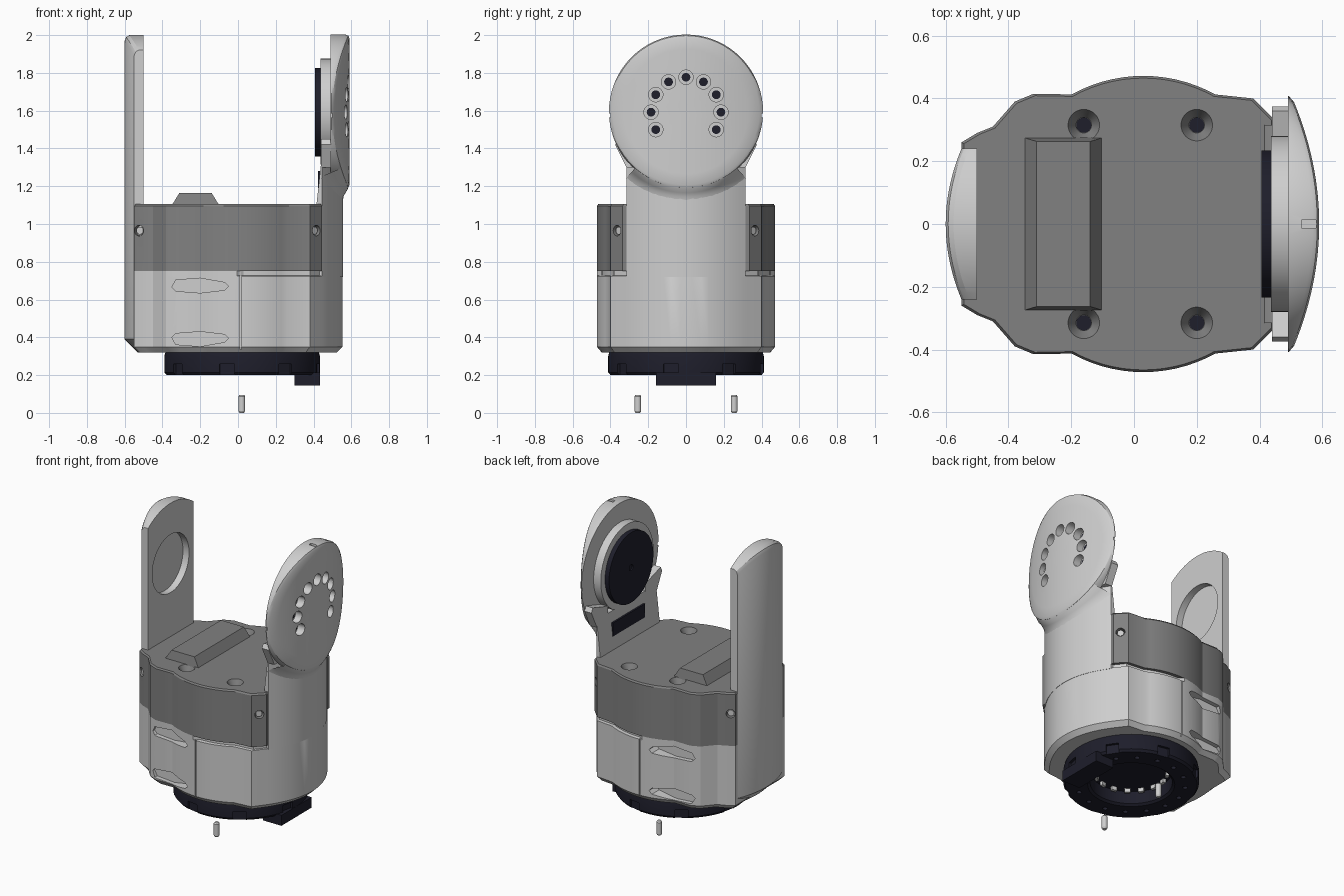
import bpy, bmesh, math
from mathutils import Vector, Matrix

if "Cube" in bpy.data.objects:
    bpy.data.objects.remove(bpy.data.objects["Cube"])

made = []


def material(name, r, g, b):
    m = bpy.data.materials.new(name)
    m.use_nodes = True
    m.diffuse_color = (r, g, b, 1)
    m.node_tree.nodes["Principled BSDF"].inputs["Base Color"].default_value = (r, g, b, 1)
    return m


LIGHT = material("light grey", .62, .62, .62)
GREY = material("mid grey", .22, .22, .22)
DARK = material("dark navy", .013, .013, .024)


def finish(bm, name, mat):
    bmesh.ops.recalc_face_normals(bm, faces=bm.faces)
    mesh = bpy.data.meshes.new(name)
    bm.to_mesh(mesh)
    bm.free()
    mesh.materials.append(mat)
    obj = bpy.data.objects.new(name, mesh)
    bpy.context.collection.objects.link(obj)
    made.append(obj)
    return obj


def cyl(bm, p0, p1, r0, r1=None, n=32):
    p0, p1 = Vector(p0), Vector(p1)
    d = p1 - p0
    mat = Matrix.Translation((p0 + p1) / 2) @ d.to_track_quat('Z', 'Y').to_matrix().to_4x4()
    bmesh.ops.create_cone(bm, cap_ends=True, segments=n, radius1=r0,
                          radius2=r0 if r1 is None else r1, depth=d.length, matrix=mat)


def box(bm, center, size, turn=0):
    mat = Matrix.Translation(center) @ Matrix.Rotation(turn, 4, 'Z') @ Matrix.Diagonal((*size, 1))
    bmesh.ops.create_cube(bm, size=1, matrix=mat)


def loft(bm, sections, closed=True):
    rows = [[bm.verts.new(p) for p in s] for s in sections]
    n = len(rows[0])
    for a, b in zip(rows, rows[1:]):
        for i in range(n if closed else n - 1):
            j = (i + 1) % n
            bm.faces.new((a[i], a[j], b[j], b[i]))
    if closed:
        bm.faces.new(rows[0])
        bm.faces.new(rows[-1])


def cut(obj, bm):
    cutter = finish(bm, obj.name + "_cutter", obj.data.materials[0])
    made.remove(cutter)
    mod = obj.modifiers.new("cut", 'BOOLEAN')
    mod.operation, mod.solver, mod.object = 'DIFFERENCE', 'EXACT', cutter
    bpy.context.view_layer.objects.active = obj
    bpy.ops.object.modifier_apply(modifier=mod.name)
    bpy.data.objects.remove(cutter)


def mirrored(half):
    return half + [(x, -y) for x, y in reversed(half)]


def neck_x(y):
    return .555 - 1.12 * y * y


def dome_x(y):
    return .59 - .53 * y * y


# Shared plan outline: shaped left end, round middle, curved right end
left_end = [(-.55, .26), (-.5, .29), (-.45, .31), (-.38, .39), (-.32, .415)]
middle = [(.03 + .472 * math.cos(a), .472 * math.sin(a))
          for a in (math.radians(119 - i * 58 / 14) for i in range(15))]
neck_arc = [(neck_x(y), y) for y in (.315, .28, .24, .2, .16, .12, .08, .03)]
body_plan = mirrored(left_end + middle + [(.38, .4)] + neck_arc)
housing_plan = mirrored(left_end + middle + [(.38, .4), (.445, .335)])


def level(plan, z, s=1.0):
    return [(x * s, y * s, z) for x, y in plan]


# Lower body with chamfered foot and a stepped shoulder on the right half
bm = bmesh.new()
shoulder = [(x, y * .95) if x > .02 else (x, y) for x, y in body_plan]
loft(bm, [level(body_plan, .32, .945), level(body_plan, .35), level(body_plan, .725),
          level(shoulder, .727), level(shoulder, .75)])
body = finish(bm, "lower_body", LIGHT)

# Finger slots and the seam on front and back
bm = bmesh.new()
slot = [(-.35, .665), (-.33, .645), (-.2, .635), (-.07, .65), (-.05, .67),
        (-.07, .69), (-.2, .713), (-.33, .703)]
for side in (-1, 1):
    for flip in (False, True):
        loft(bm, [[(x, side * y, 1.065 - z if flip else z) for x, z in slot] for y in (.385, .52)])
    box(bm, (.015, side * .48, .54), (.007, .04, .6))
cut(body, bm)

# Upper housing
bm = bmesh.new()
loft(bm, [level(housing_plan, .75), level(housing_plan, 1.095), level(housing_plan, 1.105, .985)])
housing = finish(bm, "upper_housing", GREY)
holes, screws, rims = bmesh.new(), bmesh.new(), bmesh.new()
for s in (-1, 1):
    for x in (-.16, .2):
        cyl(holes, (x, s * .315, 1.06), (x, s * .315, 1.11), .025, .053)
        cyl(screws, (x, s * .315, 1.055), (x, s * .315, 1.064), .024)
    for x, y, out in ((.415, .366, 1), (-.525, .277, -.5)):
        p, d = Vector((x, s * y, .965)), Vector((out, s, 0)).normalized()
        cyl(holes, p - d * .04, p + d * .03, .028)
        cyl(rims, p - d * .045, p - d * .012, .02)
cut(housing, holes)
finish(screws, "top_screws", DARK)
finish(rims, "side_screws", LIGHT)

# Raised ridge on the housing
bm = bmesh.new()
loft(bm, [[(x0, -y, z), (x1, -y, z), (x1, y, z), (x0, y, z)]
          for x0, x1, y, z in ((-.35, -.1, .275, 1.1), (-.31, -.14, .263, 1.165))])
finish(bm, "top_ridge", GREY)

# Left arm: curved outer face, round top, recess on the inner face
bm = bmesh.new()
sections = []
for i in range(25):
    y = -.24 + .02 * i
    xo, top = -.6 + .87 * y * y, 1.595 + math.sqrt(.405 ** 2 - y * y)
    sections.append([(-.5, y, .32), (-.5, y, top), (xo + .025, y, top), (xo + .008, y, top - .01),
                     (xo, y, top - .03), (xo, y, .39), (xo + .07, y, .32)])
loft(bm, sections)
arm = finish(bm, "left_arm", LIGHT)
bm = bmesh.new()
cyl(bm, (-.545, 0, 1.595), (-.45, 0, 1.595), .195, n=64)
cut(arm, bm)

# Right neck, leaning slightly on its inner face
bm = bmesh.new()
loft(bm, [[(xi, .315, z)] + neck_arc_pts + [(xi, -.315, z)]
          for z, xi in ((.72, .415), (1.1, .415), (1.35, .443))
          for neck_arc_pts in [[(x + .002, y, z) for x, y in mirrored(neck_arc)]]])
finish(bm, "right_neck", LIGHT)

# Ears where the neck widens behind the disc
bm = bmesh.new()
for s in (-1, 1):
    loft(bm, [[(x, s * y, z) for y, z in ((.2, 1.3), (.315, 1.3), (.375, 1.42), (.36, 1.45), (.2, 1.4))]
              for x in (.44, .492)])
finish(bm, "neck_ears", LIGHT)


# Right disc: round, with its outer face curved across y only
def ring(r, x_of):
    pts = []
    for i in range(72):
        a = 2 * math.pi * i / 72
        y = r * math.sin(a)
        pts.append((x_of(y), y, 1.595 + r * math.cos(a)))
    return pts


bm = bmesh.new()
loft(bm, [ring(.408, lambda y: .49), ring(.408, lambda y: max(.494, dome_x(y) - .02)),
          ring(.402, lambda y: dome_x(y) - .006)]
     + [ring(r, dome_x) for r in (.388, .33, .26, .19, .12, .05)])
disc = finish(bm, "right_disc", LIGHT)
holes, screws = bmesh.new(), bmesh.new()
for k in range(-4, 5):
    a = math.radians(30 * k)
    y, z = .185 * math.sin(a), 1.592 + .185 * math.cos(a)
    cyl(holes, (.53, y, z), (.62, y, z), .038)
    cyl(screws, (.525, y, z), (.535, y, z), .023)
box(holes, (.557, 0, 2), (.045, .024, .03))
for s in (-1, 1):
    box(holes, (.51, s * .41, 1.575), (.05, .02, .02))
cut(disc, holes)
finish(screws, "disc_screws", DARK)

# Blend from the disc down onto the neck
bm = bmesh.new()
rows = []
for r, t in ((.395, 0), (.41, .15), (.43, .55), (.45, .88), (.475, 1)):
    row = []
    for i in range(25):
        a = math.radians(-42 + 3.5 * i)
        y = r * math.sin(a)
        x = (dome_x(y) - .004) * (1 - t) + neck_x(y) * t
        row.append((x, y, 1.595 - r * math.cos(a)))
    rows.append(row)
loft(bm, rows, closed=False)
finish(bm, "disc_blend", LIGHT)

# Hub ring, dark hub and connector facing inwards
bm = bmesh.new()
cyl(bm, (.437, 0, 1.595), (.495, 0, 1.595), .28, n=64)
finish(bm, "hub_ring", LIGHT)
bm = bmesh.new()
cyl(bm, (.407, 0, 1.592), (.44, 0, 1.592), .235, n=64)
hub = finish(bm, "dark_hub", DARK)
bm = bmesh.new()
cyl(bm, (.4, 0, 1.592), (.415, 0, 1.592), .02)
cut(hub, bm)
bm = bmesh.new()
box(bm, (.433, 0, 1.235), (.02, .34, .09))
finish(bm, "connector", DARK)

# Base ring with a recess, rim notches and bolt holes
CX = .022
bm = bmesh.new()
loft(bm, [[(CX + r * math.cos(a), r * math.sin(a), z) for a in (2 * math.pi * i / 72 for i in range(72))]
          for r, z in ((.405, .325), (.412, .3), (.412, .215), (.4, .2), (.265, .2), (.25, .212), (.25, .295))])
base = finish(bm, "base_ring", DARK)
holes, teeth = bmesh.new(), bmesh.new()
for i in range(16):
    a = 2 * math.pi * (i + .5) / 16
    c, s = math.cos(a), math.sin(a)
    cyl(holes, (CX + .33 * c, .33 * s, .19), (CX + .33 * c, .33 * s, .23), .016, n=16)
    if i % 2:
        box(holes, (CX + .415 * c, .415 * s, .22), (.04, .08, .08), a)
    box(teeth, (CX + .22 * c, .22 * s, .285), (.02, .035, .03), a)
cut(base, holes)
finish(teeth, "inner_contacts", LIGHT)
bm = bmesh.new()
box(bm, (.367, 0, .18), (.135, .32, .07))
finish(bm, "base_tab", DARK)

# Two loose dowel pins under the base
bm = bmesh.new()
for s in (-1, 1):
    for z0, z1, r0, r1 in ((0, .01, .012, .018), (.01, .088, .018, .018), (.088, .096, .018, .012)):
        cyl(bm, (.02, s * .255, z0), (.02, s * .255, z1), r0, r1, 20)
finish(bm, "dowel_pins", LIGHT)

# Smooth shading with crisp edges
bpy.ops.object.select_all(action='DESELECT')
for obj in made:
    obj.select_set(True)
bpy.context.view_layer.objects.active = body
bpy.ops.object.shade_smooth_by_angle(angle=math.radians(25))
